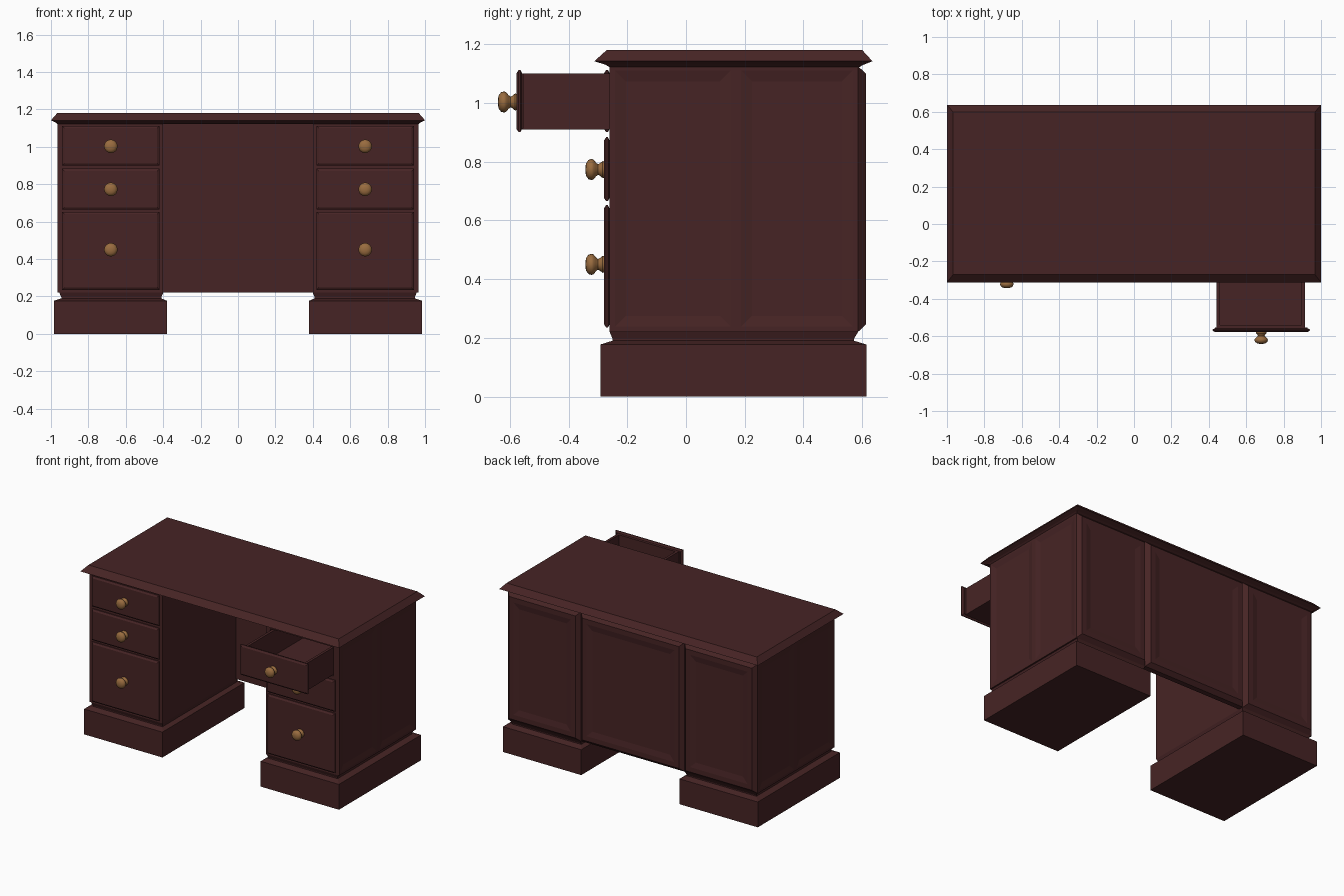
import bpy, bmesh, math

if "Cube" in bpy.data.objects:
    bpy.data.objects.remove(bpy.data.objects["Cube"])


def material(name, rgb):
    m = bpy.data.materials.new(name)
    m.diffuse_color = (*rgb, 1)
    m.use_nodes = True
    m.node_tree.nodes["Principled BSDF"].inputs["Base Color"].default_value = m.diffuse_color
    return m


WOOD = material("dark mahogany", (0.062, 0.0175, 0.018))
BRASS = material("aged brass", (0.32, 0.15, 0.05))


def finish(bm, name, mat):
    bmesh.ops.recalc_face_normals(bm, faces=bm.faces)
    me = bpy.data.meshes.new(name)
    bm.to_mesh(me)
    bm.free()
    me.materials.append(mat)
    ob = bpy.data.objects.new(name, me)
    bpy.context.collection.objects.link(ob)
    return ob


def loft(name, rings, mat=WOOD, closed=True):
    """Skin a list of point rings and cap both ends."""
    bm = bmesh.new()
    loops = [[bm.verts.new(p) for p in r] for r in rings]
    n = len(loops[0])
    for a, b in zip(loops, loops[1:]):
        for i in range(n):
            j = (i + 1) % n
            bm.faces.new((a[i], a[j], b[j], b[i]))
    bm.faces.new(loops[0])
    bm.faces.new(loops[-1])
    return finish(bm, name, mat)


def stack(name, levels):
    """Stack of horizontal rectangles (x0, x1, y0, y1, z)."""
    return loft(name, [[(x0, y0, z), (x1, y0, z), (x1, y1, z), (x0, y1, z)]
                       for x0, x1, y0, y1, z in levels])


def panel(name, u0, u1, z0, z1, steps, place):
    """Moulded upright panel: steps are (inset, height) pairs."""
    return loft(name, [[place(u, z, h) for u, z in
                        ((u0 + i, z0 + i), (u1 - i, z0 + i),
                         (u1 - i, z1 - i), (u0 + i, z1 - i))]
                       for i, h in steps])


def box(name, x0, x1, y0, y1, z0, z1):
    return stack(name, [(x0, x1, y0, y1, z0), (x0, x1, y0, y1, z1)])


# Table top with moulded edge
stack("table_top", [(-.965, .965, -.26, .59, 1.122), (-.975, .975, -.275, .605, 1.13),
                    (-1, 1, -.312, .635, 1.142), (-.967, .967, -.27, .6, 1.18)])

BACK = [(0, -.005), (0, 0), (.026, .027), (.06, .027), (.1, .02)]
SIDE = [(0, 0), (0, .025), (.018, .025), (.055, .017)]
FRONT = [(.012, -.005), (.012, 0), (0, .006), (0, .012), (.012, .02)]
ROWS = [(.9, 1.112, 1.003), (.665, .883, .773), (.235, .652, .45)]
KNOB = [(.027, -.004), (.029, .004), (.022, .012), (.018, .02), (.024, .027),
        (.034, .035), (.036, .042), (.033, .052), (.022, .06), (.008, .063)]

for s, side in ((-1, "left"), (1, "right")):
    def xs(a, b):
        return tuple(sorted((s * a, s * b)))

    # Pedestal with plinth and neck
    ped = stack(side + "_pedestal", [
        (*xs(.38, .985), -.292, .614, 0), (*xs(.38, .985), -.292, .614, .177),
        (*xs(.41, .945), -.25, .572, .19), (*xs(.41, .945), -.25, .572, .196),
        (*xs(.40, .955), -.26, .586, .22), (*xs(.40, .955), -.26, .586, 1.128)])

    # Hollow for the open drawer
    if s > 0:
        cut = box("drawer_cutter", .435, .92, -.4, .22, .905, 1.106)
        cut.hide_render = True
        mod = ped.modifiers.new("hollow", "BOOLEAN")
        mod.object = cut
        mod.operation = "DIFFERENCE"
        mod.solver = "EXACT"
        bpy.context.view_layer.objects.active = ped
        bpy.ops.object.modifier_apply(modifier=mod.name)
        bpy.data.objects.remove(cut, do_unlink=True)

    # Outer side panels and back panel
    for tag, y0, y1 in (("front", -.26, .17), ("rear", .17, .586)):
        panel(f"{side}_side_panel_{tag}", y0, y1, .22, 1.128, SIDE,
              lambda u, z, h: (s * (.94 + h), u, z))
    panel(side + "_back_panel", *xs(.40, .965), .22, 1.125, BACK,
          lambda u, z, h: (u, .586 + h, z))

    # Drawer fronts and knobs
    for i, (z0, z1, zk) in enumerate(ROWS):
        y = -.558 if s > 0 and i == 0 else -.26
        panel(f"{side}_drawer_front_{i + 1}", *xs(.42, .94), z0, z1, FRONT,
              lambda u, z, h: (u, y - h, z))
        ring = [2 * math.pi * k / 20 for k in range(20)]
        knob = loft(f"{side}_knob_{i + 1}",
                    [[(s * .68 + r * math.cos(a), y - .02 - d, zk + r * math.sin(a))
                      for a in ring] for r, d in KNOB], BRASS)
        bpy.ops.object.select_all(action="DESELECT")
        knob.select_set(True)
        bpy.context.view_layer.objects.active = knob
        bpy.ops.object.shade_smooth_by_angle(angle=math.radians(50))

# Open drawer tray
box("drawer_bottom", .442, .914, -.56, .2, .91, .925)
for x0, name in ((.442, "drawer_side_left"), (.896, "drawer_side_right")):
    box(name, x0, x0 + .018, -.56, .2, .91, 1.1)
box("drawer_back", .442, .914, .182, .2, .91, 1.1)
box("drawer_inner_front", .442, .914, -.56, -.54, .91, 1.1)

# Modesty panel between the pedestals
box("modesty_board", -.405, .405, .55, .586, .222, 1.128)
panel("centre_back_panel", -.40, .40, .222, 1.125, BACK,
      lambda u, z, h: (u, .586 + h, z))
